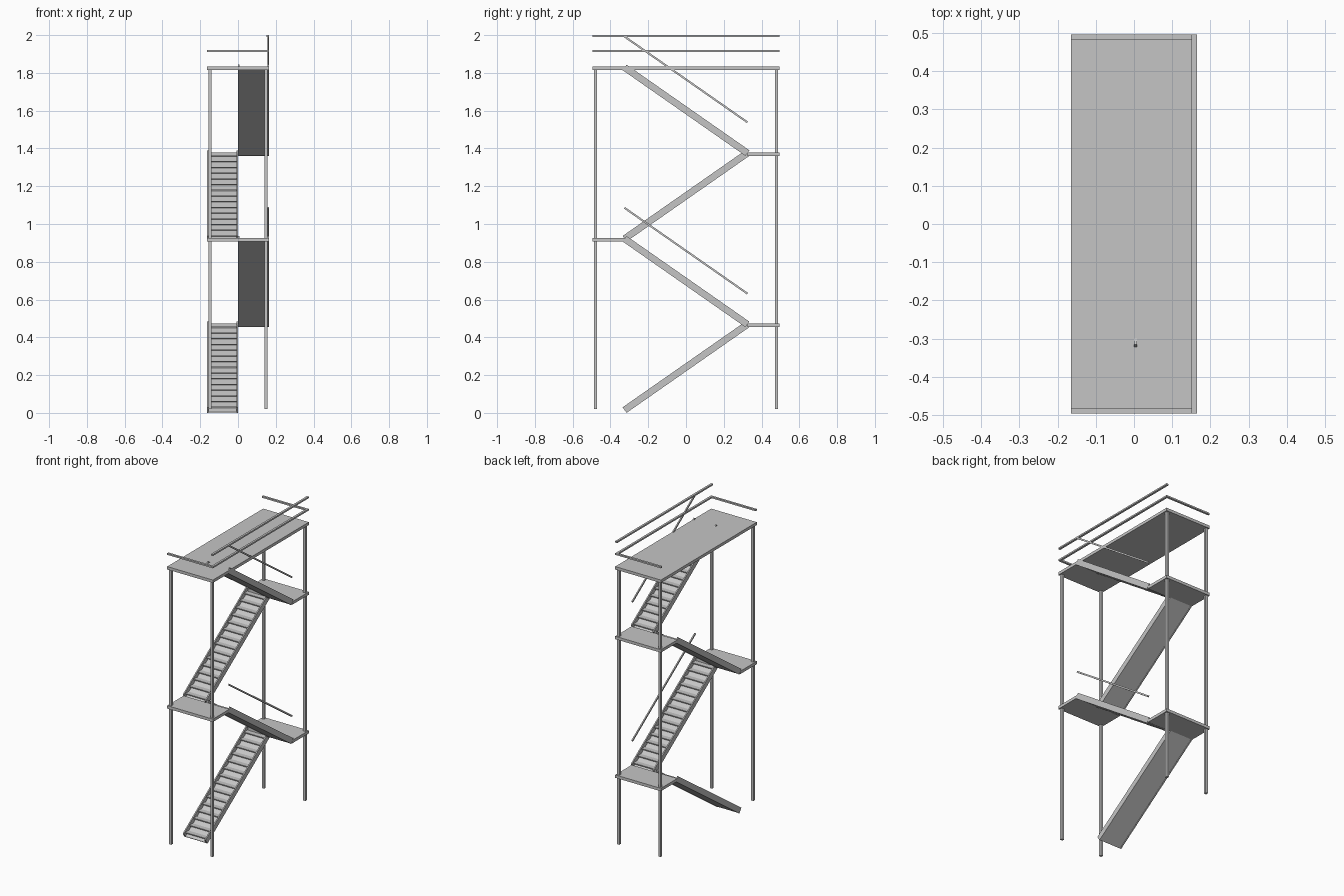
import bpy, bmesh, math
from mathutils import Matrix, Vector

if "Cube" in bpy.data.objects:
    bpy.data.objects.remove(bpy.data.objects["Cube"])

steel = bpy.data.materials.new("grey steel")
steel.diffuse_color = (0.56, 0.56, 0.56, 1)
steel.use_nodes = True
steel.node_tree.nodes["Principled BSDF"].inputs["Base Color"].default_value = steel.diffuse_color


def add_box(bm, center, size, tilt=0.0):
    """Box of the given size, tilted about the x axis."""
    m = (Matrix.Translation(center) @ Matrix.Rotation(tilt, 4, 'X')
         @ Matrix.Diagonal((*size, 1)))
    bmesh.ops.create_cube(bm, size=1, matrix=m)


def make(name, boxes):
    bm = bmesh.new()
    for b in boxes:
        add_box(bm, *b)
    me = bpy.data.meshes.new(name)
    bm.to_mesh(me)
    bm.free()
    me.materials.append(steel)
    ob = bpy.data.objects.new(name, me)
    bpy.context.collection.objects.link(ob)


HX, HY = 0.165, 0.495          # half width and depth of the tower
RUN, RISE, Z0 = 0.65, 0.4535, 0.015
SLOPE = math.atan2(RISE, RUN)
LENGTH = math.hypot(RUN, RISE)
STRING_H, STRING_W = 0.036, 0.008
TREADS = 15

# corner posts
for sx, nx in ((-1, "left"), (1, "right")):
    for sy, ny in ((-1, "front"), (1, "back")):
        make(f"{ny}_{nx}_post", [((sx * 0.149, sy * 0.479, 0.92), (0.016, 0.016, 1.8))])

# landings and top deck
for i, (side, z) in enumerate(((1, 0.464), (-1, 0.916), (1, 1.369))):
    make(f"landing_{i + 1}",
         [((0, side * (0.325 + HY) / 2, z), (2 * HX, HY - 0.325, 0.019))])
make("top_deck", [((0, 0, 1.824), (2 * HX, 2 * HY, 0.019))])

# four stair flights, alternating sides and directions
for i in range(4):
    d = 1 if i % 2 == 0 else -1            # climbs toward +y or -y
    xc = -d * HX / 2
    zb = Z0 + i * RISE
    tilt = d * SLOPE
    mid = Vector((xc, 0, zb + RISE / 2))
    normal = Vector((0, -math.sin(tilt), math.cos(tilt)))

    off = HX / 2 - STRING_W / 2
    make(f"flight_{i + 1}_stringers",
         [(mid + Vector((s * off, 0, 0)), (STRING_W, LENGTH, STRING_H), tilt) for s in (-1, 1)])

    inner = HX - 2 * STRING_W
    make(f"flight_{i + 1}_back_plate",
         [(mid - normal * 0.014, (inner, LENGTH, 0.005), tilt)])

    treads = []
    for k in range(TREADS):
        t = (k + 0.5) / TREADS
        treads.append(((xc, d * (t - 0.5) * RUN, zb + t * RISE), (inner, 0.032, 0.006)))
    make(f"flight_{i + 1}_treads", treads)

    # sloping handrail on the outer side of the right-hand flights
    if d < 0:
        make(f"flight_{i + 1}_handrail",
             [(mid + Vector((HX / 2 - 0.004, 0, 0.163)), (0.008, LENGTH, 0.01), tilt)])

# deck rails: low rail on three sides, high rail on the right
RAIL_W, RAIL_H = 0.014, 0.01
make("low_side_rail", [((HX - RAIL_W / 2, 0, 1.915), (RAIL_W, 2 * HY, RAIL_H))])
make("high_side_rail", [((HX - RAIL_W / 2, 0, 1.995), (RAIL_W, 2 * HY, RAIL_H))])
for s, n in ((-1, "front"), (1, "back")):
    make(f"low_{n}_rail",
         [((-RAIL_W / 2, s * (HY - RAIL_W / 2), 1.915), (2 * HX - RAIL_W, RAIL_W, RAIL_H))])
